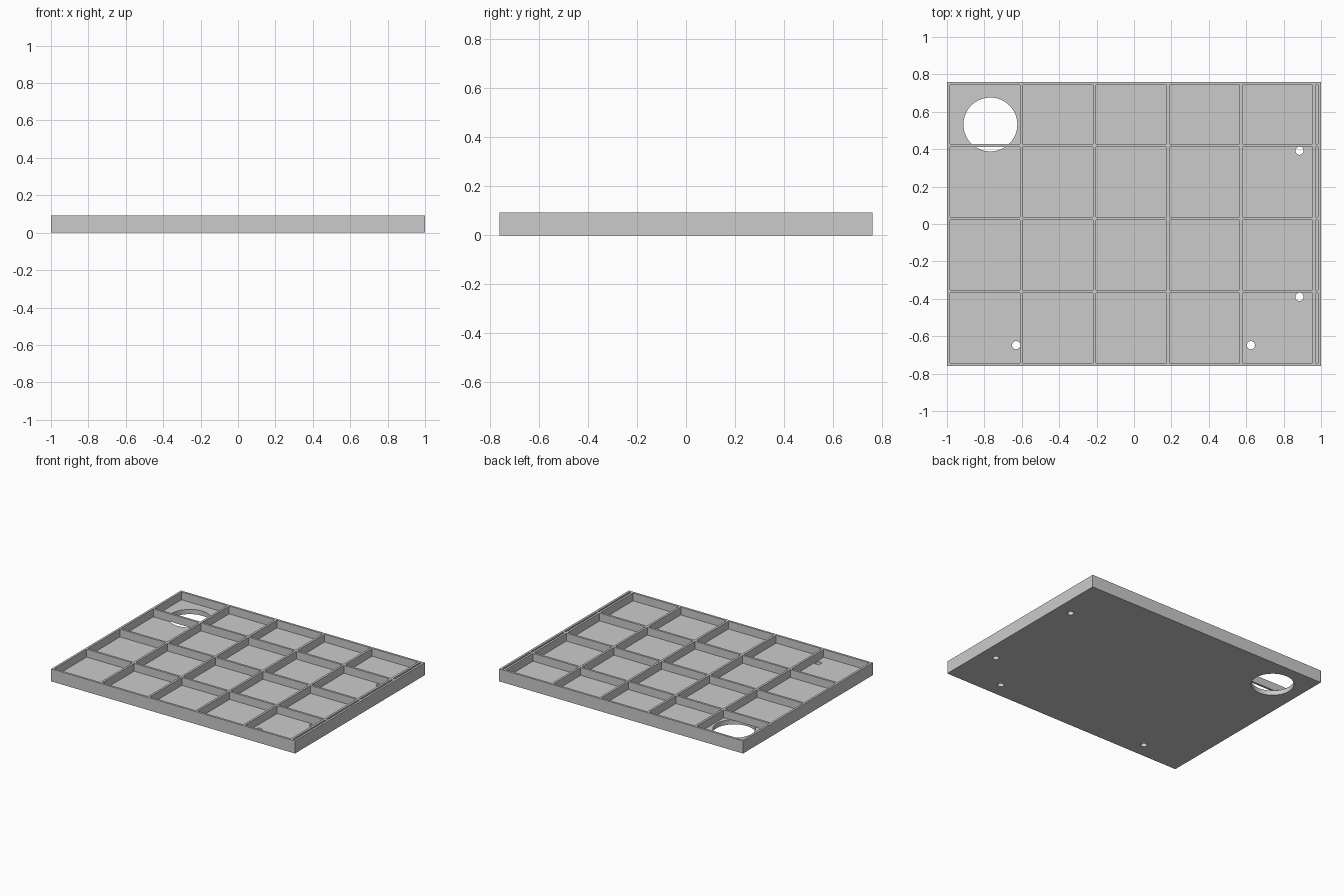
import bpy, bmesh
from mathutils import Matrix, Vector

if "Cube" in bpy.data.objects:
    bpy.data.objects.remove(bpy.data.objects["Cube"])

HALF_X, HALF_Y, HEIGHT = 1.0, 0.76, 0.093
FLOOR, WALL, PITCH = 0.035, 0.016, 0.391


def add_box(bm, x0, x1, y0, y1, z0, z1):
    low, high = Vector((x0, y0, z0)), Vector((x1, y1, z1))
    place = Matrix.Translation((low + high) / 2) @ Matrix.Diagonal((*(high - low), 1))
    bmesh.ops.create_cube(bm, size=1, matrix=place)


def add_cylinder(bm, x, y, radius, z0, z1, sides):
    bmesh.ops.create_cone(bm, cap_ends=True, segments=sides, radius1=radius, radius2=radius,
                          depth=z1 - z0, matrix=Matrix.Translation((x, y, (z0 + z1) / 2)))


def make_object(name, bm):
    mesh = bpy.data.meshes.new(name)
    bm.to_mesh(mesh)
    bm.free()
    obj = bpy.data.objects.new(name, mesh)
    bpy.context.collection.objects.link(obj)
    return obj


def cut(target, cutter):
    cutter.hide_render = True
    mod = target.modifiers.new("cut", "BOOLEAN")
    mod.operation, mod.solver, mod.object = "DIFFERENCE", "EXACT", cutter
    bpy.ops.object.select_all(action="DESELECT")
    bpy.context.view_layer.objects.active = target
    target.select_set(True)
    bpy.ops.object.modifier_apply(modifier=mod.name)
    bpy.data.objects.remove(cutter)


# Solid tray block
bm = bmesh.new()
add_box(bm, -HALF_X, HALF_X, -HALF_Y, HALF_Y, 0, HEIGHT)
tray = make_object("ribbed_tray", bm)

# Pockets between the ribs; the last column and row are cut short by the outer wall
def spans(half):
    start, result = -half + WALL, []
    while start < half - WALL:
        result.append((start, min(start + PITCH - WALL, half - WALL)))
        start += PITCH
    return result

bm = bmesh.new()
for x0, x1 in spans(HALF_X):
    for y0, y1 in spans(HALF_Y):
        add_box(bm, x0, x1, y0, y1, FLOOR, HEIGHT + 0.1)
cut(tray, make_object("pocket_cutter", bm))

# Large opening and four screw holes through the floor only, so ribs bridge them
bm = bmesh.new()
add_cylinder(bm, -0.768, 0.532, 0.144, -0.1, FLOOR + 0.001, 64)
for x, y in ((0.885, 0.392), (0.885, -0.39), (0.625, -0.648), (-0.63, -0.648)):
    add_cylinder(bm, x, y, 0.022, -0.1, FLOOR + 0.001, 24)
cut(tray, make_object("hole_cutter", bm))

# Plain grey finish
grey = bpy.data.materials.new("plain_grey")
grey.use_nodes = True
grey.diffuse_color = (0.6, 0.6, 0.6, 1)
grey.node_tree.nodes["Principled BSDF"].inputs["Base Color"].default_value = grey.diffuse_color
tray.data.materials.clear()
tray.data.materials.append(grey)
tray.select_set(True)
bpy.context.view_layer.objects.active = tray
bpy.ops.object.shade_smooth_by_angle()
